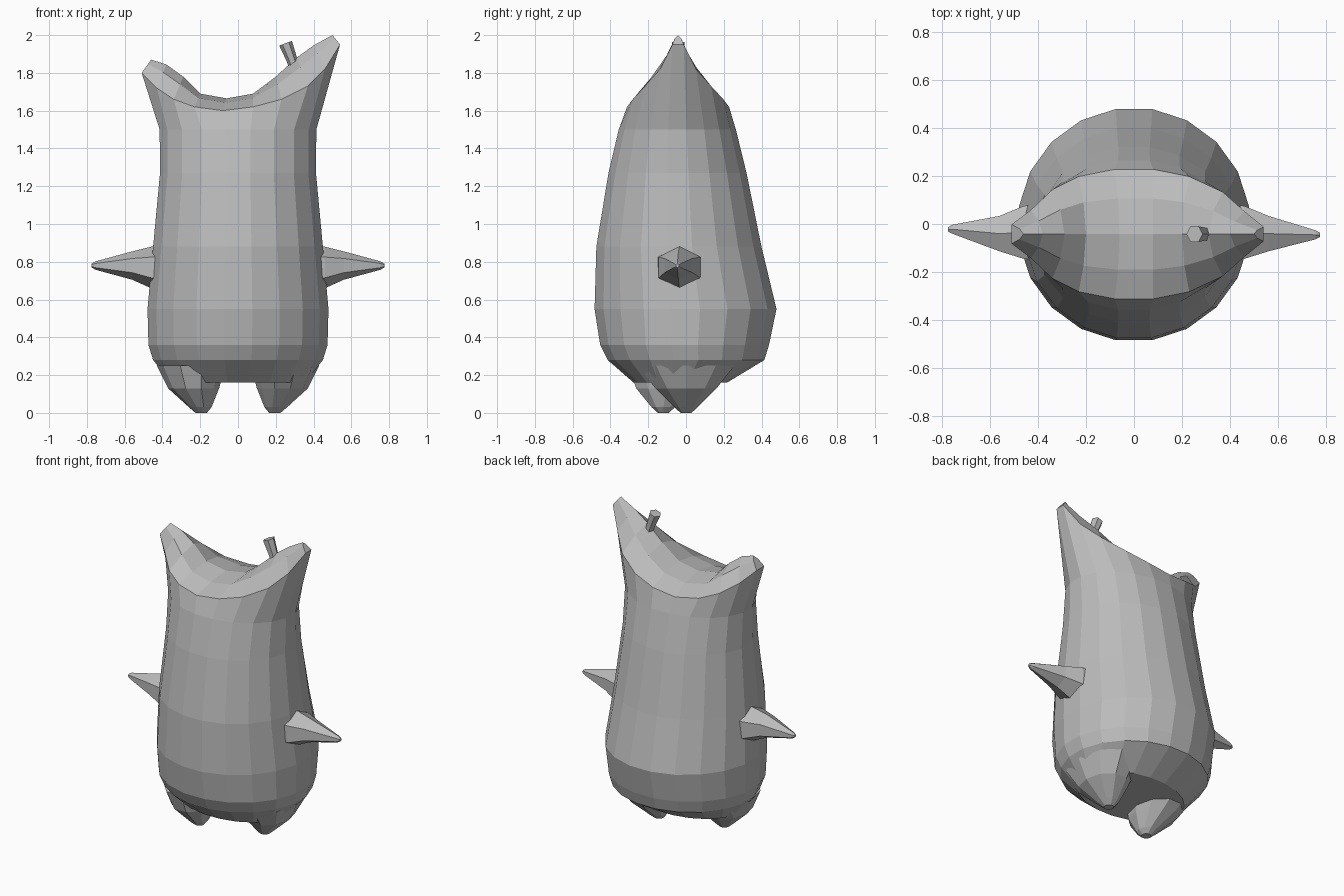
import bpy
import math
from mathutils import Vector

cube = bpy.data.objects.get("Cube")
if cube:
    bpy.data.objects.remove(cube)

grey = bpy.data.materials.new("plain grey")
grey.use_nodes = True
grey.diffuse_color = (0.5, 0.5, 0.5, 1)
grey.node_tree.nodes["Principled BSDF"].inputs["Base Color"].default_value = (0.5, 0.5, 0.5, 1)


def make_object(name, verts, faces):
    mesh = bpy.data.meshes.new(name)
    mesh.from_pydata(verts, [], faces)
    mesh.materials.append(grey)
    obj = bpy.data.objects.new(name, mesh)
    bpy.context.collection.objects.link(obj)
    return obj


def bridge(rings):
    """Side faces between equal rings stored one after another."""
    n = len(rings[0])
    return [(k * n + i, k * n + (i + 1) % n, (k + 1) * n + (i + 1) % n, (k + 1) * n + i)
            for k in range(len(rings) - 1) for i in range(n)]


def loft(name, rings):
    """Closed tube through a list of rings."""
    n = len(rings[0])
    faces = bridge(rings)
    faces.append(tuple(reversed(range(n))))
    faces.append(tuple(range((len(rings) - 1) * n, len(rings) * n)))
    return make_object(name, [p for r in rings for p in r], faces)


def oval(centre, u, v, sides):
    return [Vector(centre) + Vector(u) * math.cos(t) + Vector(v) * math.sin(t)
            for t in (2 * math.pi * i / sides for i in range(sides))]


# Body levels: height, half width, front depth, back depth
levels = [(0.16, 0.36, -0.28, 0.22), (0.28, 0.455, -0.42, 0.42),
          (0.36, 0.48, -0.46, 0.445), (0.55, 0.485, -0.49, 0.485),
          (0.88, 0.455, -0.48, 0.405), (1.27, 0.418, -0.415, 0.325),
          (1.5, 0.42, -0.36, 0.268)]
# Crown stations: rim x, rim z, ridge x, ridge z, half depth
stations = [(0.54, 1.95, 0.50, 2.0, 0.03), (0.46, 1.82, 0.40, 1.945, 0.095),
            (0.37, 1.73, 0.31, 1.88, 0.175), (0.23, 1.66, 0.20, 1.78, 0.24),
            (0.08, 1.62, 0.08, 1.69, 0.27), (-0.08, 1.60, -0.06, 1.665, 0.27),
            (-0.23, 1.62, -0.20, 1.69, 0.24), (-0.34, 1.66, -0.29, 1.78, 0.185),
            (-0.43, 1.72, -0.38, 1.845, 0.1), (-0.51, 1.80, -0.46, 1.87, 0.04)]
S = len(stations)
MID = -0.042

rings = []
for z, rx, front, back in levels:
    yc, ry = (front + back) / 2, (back - front) / 2
    angles = [2 * math.pi * (i + 0.5) / (2 * S) for i in range(2 * S)]
    rings.append([(rx * math.cos(a), yc + ry * math.sin(a), z) for a in angles])
back_rim = [(x, MID + d, z) for x, z, _, _, d in stations]
front_rim = [(x, MID - d, z) for x, z, _, _, d in reversed(stations)]
rings.append(back_rim + front_rim)

verts = [p for r in rings for p in r]
faces = bridge(rings)
faces.append(tuple(reversed(range(2 * S))))

# Saddle-shaped crown arching from the back rim to the front rim
top = (len(rings) - 1) * 2 * S
columns = []
for s, (x, z, rx, rz, d) in enumerate(stations):
    column = [top + s]
    for t in (0.55, 0.0, -0.55):
        lift = 1 - t * t * 1.1
        column.append(len(verts))
        verts.append((x + (rx - x) * lift, MID + d * t, z + (rz - z) * lift))
    column.append(top + 2 * S - 1 - s)
    columns.append(column)
for a, b in zip(columns, columns[1:]):
    for j in range(4):
        faces.append((a[j], a[j + 1], b[j + 1], b[j]))
faces.append(tuple(reversed(columns[0])))
faces.append(tuple(columns[-1]))
make_object("body", verts, faces)

# Arms: six-sided spikes
for name, side, tip_y in (("left_arm", 1, -0.045), ("right_arm", -1, -0.022)):
    sections = [(0.40, -0.035, 0.77, 0.135, 0.115), (0.46, -0.035, 0.77, 0.127, 0.11),
                (0.56, -0.04, 0.78, 0.085, 0.075), (0.755, tip_y, 0.78, 0.022, 0.022),
                (0.775, tip_y, 0.78, 0.010, 0.010)]
    loft(name, [oval((side * x, y, z), (0, 0, rz), (0, -side * ry, 0), 6)
                for x, y, z, ry, rz in sections])

# Legs: blunt stubby cones under the body
for name, side, tip_y in (("left_leg", 1, 0.0), ("right_leg", -1, -0.12)):
    sections = [(0.0, 0.195, 0.03, 0.03, 1), (0.03, 0.2, 0.06, 0.065, 1),
                (0.13, 0.235, 0.135, 0.17, 0.85), (0.25, 0.25, 0.18, 0.27, 0.4)]
    loft(name, [oval((side * x, tip_y * k, z), (rx, 0, 0), (0, ry, 0), 10)
                for z, x, rx, ry, k in sections])

# Small stub on the taller horn
axis = Vector((-0.05, 0, 0.135)).normalized()
across = Vector((0, 1, 0)).cross(axis) * 0.036
loft("horn_stub", [oval((x, MID, z), across * k, (0, 0.038 * k, 0), 6)
                   for x, z, k in ((0.305, 1.81, 0.75), (0.285, 1.87, 0.8), (0.252, 1.957, 1))])

# Flat shading with consistent outward faces
import bmesh
for obj in bpy.context.collection.objects:
    if obj.type == 'MESH' and obj.data.materials and obj.data.materials[0] == grey:
        bm = bmesh.new()
        bm.from_mesh(obj.data)
        bmesh.ops.recalc_face_normals(bm, faces=bm.faces)
        bm.to_mesh(obj.data)
        bm.free()
